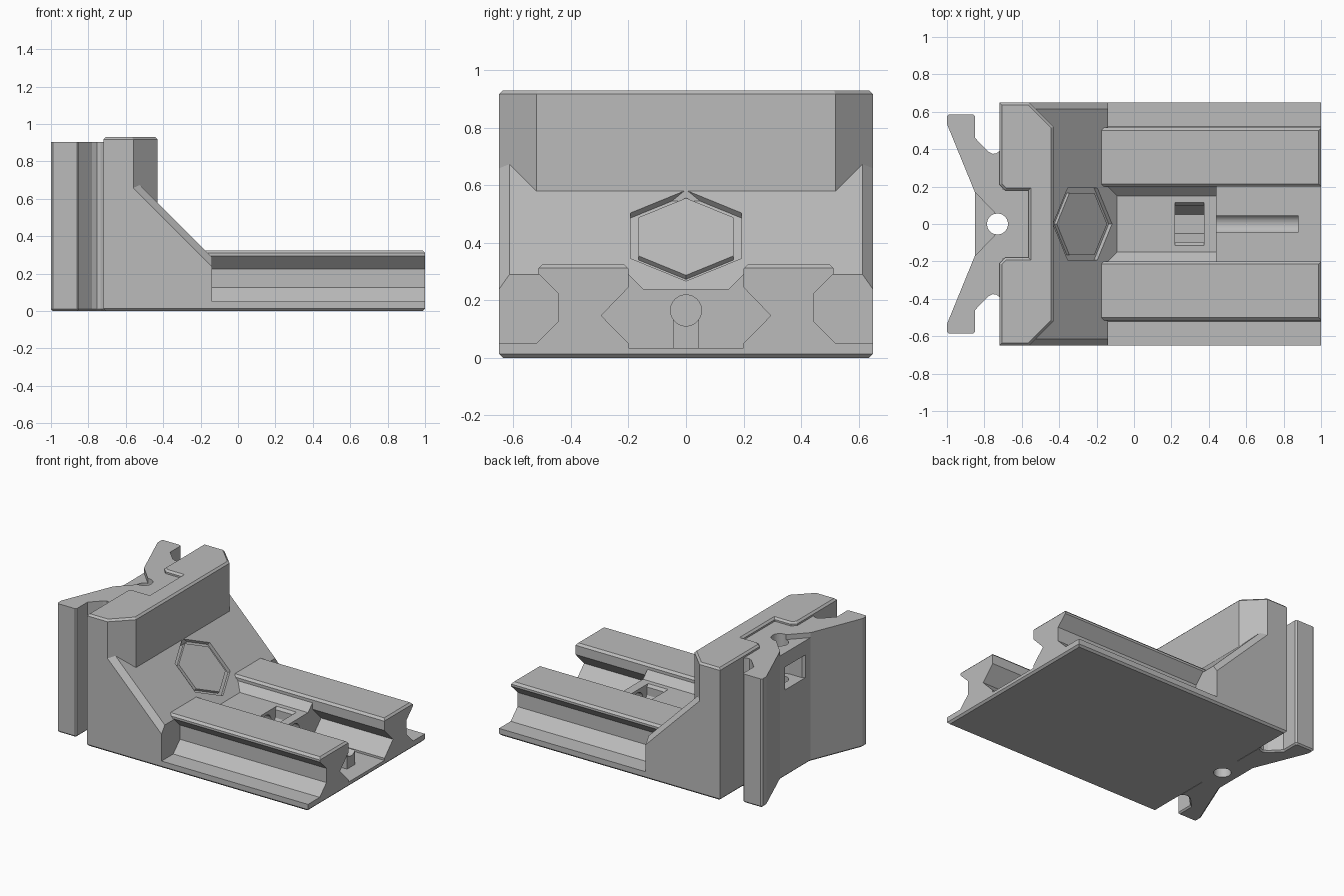
import bpy, bmesh, math
from mathutils import Vector, Matrix

cube = bpy.data.objects.get("Cube")
if cube:
    bpy.data.objects.remove(cube, do_unlink=True)

GREY = (0.5, 0.5, 0.5, 1)
mat = bpy.data.materials.new("plain grey")
mat.use_nodes = True
mat.diffuse_color = GREY
mat.node_tree.nodes["Principled BSDF"].inputs["Base Color"].default_value = GREY


def finish(name, bm):
    bmesh.ops.recalc_face_normals(bm, faces=bm.faces[:])
    mesh = bpy.data.meshes.new(name)
    bm.to_mesh(mesh)
    bm.free()
    mesh.materials.append(mat)
    ob = bpy.data.objects.new(name, mesh)
    bpy.context.collection.objects.link(ob)
    return ob


def prism(name, pts, axis, a, b, chamfer=None, size=0.013):
    """Extrude a flat outline along an axis; chamfer picks edges by their two ends."""
    place = {"x": lambda p, t: (t, p[0], p[1]),
             "y": lambda p, t: (p[0], t, p[1]),
             "z": lambda p, t: (p[0], p[1], t)}[axis]
    bm = bmesh.new()
    face = bm.faces.new([bm.verts.new(place(p, a)) for p in pts])
    new = bmesh.ops.extrude_face_region(bm, geom=[face])["geom"]
    shift = Vector(place((0, 0), b - a))
    bmesh.ops.translate(bm, vec=shift, verts=[v for v in new if isinstance(v, bmesh.types.BMVert)])
    if chamfer:
        edges = [e for e in bm.edges if chamfer(e.verts[0].co, e.verts[1].co)]
        bmesh.ops.bevel(bm, geom=edges, offset=size, segments=1, affect="EDGES", profile=0.5)
    return finish(name, bm)


def tube(name, radius, depth, matrix, sides=48):
    bm = bmesh.new()
    bmesh.ops.create_cone(bm, cap_ends=True, segments=sides, radius1=radius,
                          radius2=radius, depth=depth, matrix=matrix)
    return finish(name, bm)


def mirror_x_axis(half):
    """Plan outline (x, y) mirrored across y = 0."""
    return half + [(x, -y) for x, y in reversed(half)]


def mirror_section(half):
    """Cross-section (y, z) mirrored across y = 0."""
    return half + [(-y, z) for y, z in reversed(half)]


def cut(ob, *cutters):
    for c in cutters:
        m = ob.modifiers.new("cut", "BOOLEAN")
        m.operation, m.solver, m.object = "DIFFERENCE", "EXACT", c
    bpy.context.view_layer.update()
    graph = bpy.context.evaluated_depsgraph_get()
    mesh = bpy.data.meshes.new_from_object(ob.evaluated_get(graph))
    ob.modifiers.clear()
    ob.data = mesh


def at_height(z):
    return lambda p, q: abs(p.z - z) < 1e-4 and abs(q.z - z) < 1e-4


# Base plate
plate = prism("base_plate", [(-0.72, -0.65), (1, -0.65), (1, 0.65), (-0.72, 0.65)],
              "z", 0, 0.035, at_height(0))

# Sloped body with chamfered slope sides
wedge = prism("sloped_body", [(-0.72, 0.015), (-0.14, 0.015), (-0.14, 0.29), (-0.57, 0.72), (-0.72, 0.72)],
              "y", -0.65, 0.65,
              lambda p, q: abs(p.y - q.y) < 1e-4 and abs(p.x + p.z - 0.15) < 1e-4
              and abs(q.x + q.z - 0.15) < 1e-4, 0.036)
foot = prism("slope_foot", [(-0.2, 0.2), (-0.2, 0.35), (-0.09, 0.24), (-0.09, 0.2)], "y", -0.205, 0.205)

# Upright block with clipped corners and a notch at its back
prism("upright_block",
      mirror_x_axis([(-0.565, 0.18), (-0.69, 0.18), (-0.72, 0.21), (-0.72, 0.65), (-0.56, 0.65), (-0.43, 0.52)]),
      "z", 0.5, 0.93, at_height(0.93))

# Back connector with two hooks
connector = prism("back_connector", mirror_x_axis([
    (-0.56, 0.185), (-0.7, 0.185), (-0.7, 0.40), (-0.72, 0.39), (-0.735, 0.378), (-0.755, 0.375),
    (-0.78, 0.388), (-0.85, 0.46), (-0.85, 0.575), (-0.86, 0.585), (-0.99, 0.585),
    (-1, 0.575), (-1, 0.535), (-0.85, 0.168)]), "z", 0, 0.905, at_height(0), 0.01)

# Pair of rails
rail_section = [(0.2, 0.015), (0.2, 0.05), (0.295, 0.147), (0.2, 0.245), (0.2, 0.31), (0.215, 0.325),
                (0.5, 0.325), (0.515, 0.31), (0.515, 0.295), (0.445, 0.225), (0.445, 0.125),
                (0.52, 0.05), (0.65, 0.05), (0.65, 0.015)]
for side, s in (("left", 1), ("right", -1)):
    prism(side + "_rail", [(s * y, z) for y, z in rail_section], "x", -0.18, 1,
          lambda p, q: p.x > 0.99 and q.x > 0.99 and p.z > 0.32 and q.z > 0.32)

# Raised bridge between the rails, and the bolt cradle in the open channel
bridge = prism("channel_bridge", mirror_section([(0.15, 0.24), (0.2, 0.29), (0.21, 0.27), (0.3, 0.147), (0.22, 0.03)]),
               "x", -0.2, 0.44)
cradle = prism("bolt_cradle", mirror_section([(0.045, 0.03), (0.045, 0.14)]), "x", 0.43, 0.88)

# Bolt holes and nut pockets
bolt_x = tube("bolt_cutter", 0.054, 0.85,
              Matrix.Translation((0.575, 0, 0.165)) @ Matrix.Rotation(math.pi / 2, 4, "Y"))
bolt_z = tube("back_bolt_cutter", 0.056, 3, Matrix.Translation((-0.73, 0, 0)))
nut_x = prism("nut_cutter", mirror_section([(0.115, 0.3), (0.115, 0.24), (0.1, 0.222), (0.1, 0.165), (0.05, 0.078)]),
              "x", 0.22, 0.375)
nut_z = prism("back_nut_cutter", mirror_x_axis([(-0.9, 0.115), (-0.85, 0.115), (-0.832, 0.1), (-0.73, 0.1), (-0.643, 0.05)]),
              "z", 0.61, 0.77)
dip = prism("top_dip_cutter", mirror_x_axis([(-0.9, 0.17), (-0.85, 0.17), (-0.735, 0.05)]), "z", 0.87, 1)

# Hexagonal recess on the slope, with a raised centre panel
tilt = Matrix.Translation((-0.275, 0, 0.425)) @ Matrix.Rotation(math.pi / 4, 4, "Y")
spin = Matrix.Rotation(math.pi / 2, 4, "Z")


def hexagon(name, radius, low, high):
    bm = bmesh.new()
    ring = [Vector((radius * math.cos(k * math.pi / 3), radius * math.sin(k * math.pi / 3), 0)) for k in range(6)]
    loops = [[bm.verts.new(tilt @ (v + Vector((0, 0, h)))) for v in ring] for h in (low, high)]
    for loop in loops:
        bm.faces.new(loop)
    for k in range(6):
        n = (k + 1) % 6
        bm.faces.new((loops[0][k], loops[0][n], loops[1][n], loops[1][k]))
    return finish(name, bm)


recess = hexagon("hexagon_cutter", 0.223, -0.025, 0.05)
hexagon("hexagon_panel", 0.19, -0.04, -0.005)

cut(wedge, bolt_z, nut_z, recess)
cut(foot, recess)
cut(connector, bolt_z, nut_z, dip)
cut(plate, bolt_z)
cut(bridge, bolt_x, nut_x)
cut(cradle, bolt_x)
for c in (bolt_x, bolt_z, nut_x, nut_z, dip, recess):
    bpy.data.objects.remove(c, do_unlink=True)
